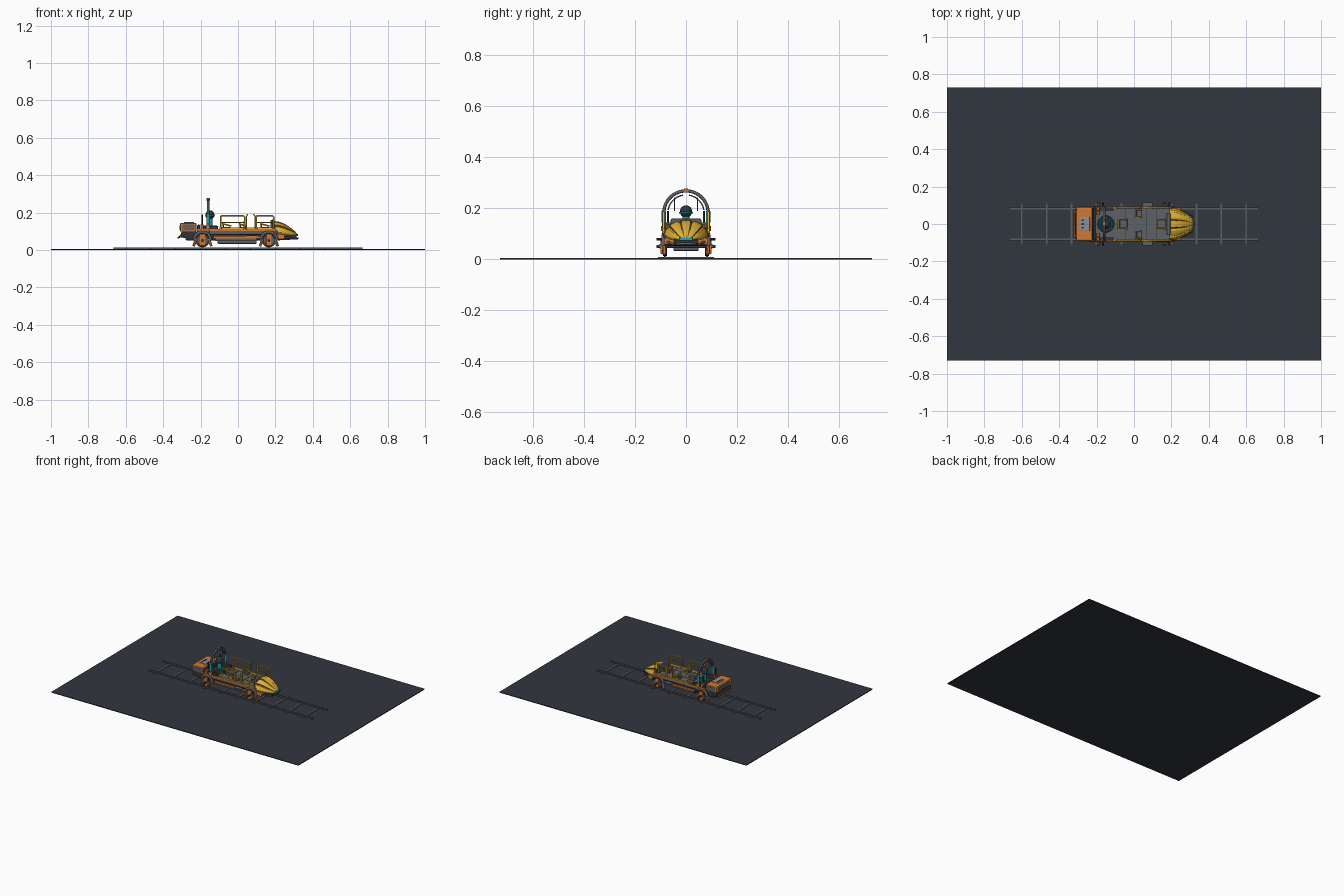
import bpy, bmesh, math
from mathutils import Vector

if "Cube" in bpy.data.objects:
    bpy.data.objects.remove(bpy.data.objects["Cube"])


def mat(name, rgb):
    m = bpy.data.materials.new(name)
    m.diffuse_color = (*rgb, 1)
    m.use_nodes = True
    m.node_tree.nodes["Principled BSDF"].inputs["Base Color"].default_value = m.diffuse_color
    return m


GROUND = mat("ground slate", (0.031, 0.037, 0.049))
STEEL = mat("rail steel", (0.105, 0.112, 0.12))
DARK = mat("dark frame", (0.03, 0.034, 0.04))
GREY = mat("deck grey", (0.11, 0.12, 0.135))
LIGHT = mat("light grey", (0.27, 0.28, 0.3))
ORANGE = mat("copper orange", (0.64, 0.19, 0.035))
YELLOW = mat("gold yellow", (0.75, 0.45, 0.035))
BROWN = mat("dark bronze", (0.12, 0.065, 0.02))
TEAL = mat("teal glow", (0.015, 0.38, 0.44))


def finish(name, bm, m):
    me = bpy.data.meshes.new(name)
    bmesh.ops.recalc_face_normals(bm, faces=bm.faces)
    bm.to_mesh(me)
    bm.free()
    me.materials.append(m)
    o = bpy.data.objects.new(name, me)
    bpy.context.collection.objects.link(o)
    return o


def box(name, x, y, z, m, bevel=0.0):
    """Box from (low, high) ranges."""
    bm = bmesh.new()
    bmesh.ops.create_cube(bm, size=1)
    for v in bm.verts:
        v.co = [r[0] + (c + 0.5) * (r[1] - r[0]) for r, c in zip((x, y, z), v.co)]
    o = finish(name, bm, m)
    if bevel:
        b = o.modifiers.new("edges", "BEVEL")
        b.width, b.segments = bevel, 2
    return o


def sides(name, x, y, z, m, bevel=0.0):
    for s, tag in ((1, "left"), (-1, "right")):
        box(f"{name}_{tag}", x, sorted((s * y[0], s * y[1])), z, m, bevel)


def smooth(o):
    bpy.ops.object.select_all(action="DESELECT")
    bpy.context.view_layer.objects.active = o
    o.select_set(True)
    bpy.ops.object.shade_smooth_by_angle()


def rod(name, a, b, r, m, n=20):
    a, b = Vector(a), Vector(b)
    bm = bmesh.new()
    bmesh.ops.create_cone(bm, cap_ends=True, segments=n, radius1=r, radius2=r, depth=(b - a).length)
    q = (b - a).to_track_quat("Z", "Y")
    for v in bm.verts:
        v.co = q @ v.co + (a + b) / 2
    smooth(finish(name, bm, m))


def tube(name, pts, r, m, closed=False):
    cu = bpy.data.curves.new(name, "CURVE")
    cu.dimensions, cu.bevel_depth, cu.bevel_resolution = "3D", r, 2
    cu.use_fill_caps = True
    sp = cu.splines.new("POLY")
    sp.points.add(len(pts) - 1)
    for p, c in zip(sp.points, pts):
        p.co = (*c, 1)
    sp.use_cyclic_u = closed
    cu.materials.append(m)
    o = bpy.data.objects.new(name, cu)
    bpy.context.collection.objects.link(o)
    bpy.ops.object.select_all(action="DESELECT")
    bpy.context.view_layer.objects.active = o
    o.select_set(True)
    bpy.ops.object.convert(target="MESH")


def prism(name, profile, y0, y1, m):
    """Side profile (x, z) extruded across y."""
    bm = bmesh.new()
    f = bm.faces.new([bm.verts.new((x, y0, z)) for x, z in profile])
    e = bmesh.ops.extrude_face_region(bm, geom=[f])["geom"]
    bmesh.ops.translate(bm, vec=(0, y1 - y0, 0), verts=[v for v in e if isinstance(v, bmesh.types.BMVert)])
    return finish(name, bm, m)


# Ground and track
box("ground_slab", (-1, 1), (-0.73, 0.73), (0, 0.005), GROUND)
for i in range(10):
    x = -0.6 + i * 1.2 / 9
    box(f"sleeper_{i}", (x - 0.005, x + 0.005), (-0.11, 0.11), (0.005, 0.009), STEEL)
sides("rail_foot", (-0.665, 0.665), (0.077, 0.089), (0.005, 0.009), STEEL)
sides("rail", (-0.665, 0.665), (0.079, 0.087), (0.008, 0.014), STEEL)

# Chassis, side bands and deck
box("chassis", (-0.28, 0.23), (-0.075, 0.075), (0.052, 0.085), DARK, 0.005)
box("underbelly", (-0.11, 0.1), (-0.05, 0.05), (0.033, 0.055), GREY, 0.006)
box("deck", (-0.22, 0.21), (-0.088, 0.088), (0.083, 0.106), GREY, 0.004)
sides("side_sill", (-0.13, 0.12), (0.082, 0.092), (0.062, 0.074), ORANGE)
sides("side_band", (-0.22, 0.2), (0.084, 0.094), (0.101, 0.111), ORANGE)
sides("lower_skirt", (-0.12, 0.1), (0.07, 0.084), (0.048, 0.064), GREY, 0.003)
sides("low_wall", (-0.1, 0.2), (0.084, 0.09), (0.11, 0.12), YELLOW)
sides("gate_wall", (-0.2, -0.11), (0.072, 0.088), (0.105, 0.13), DARK, 0.003)
sides("gate_trim", (-0.2, -0.185), (0.05, 0.092), (0.105, 0.138), ORANGE, 0.003)
sides("step", (0.045, 0.1), (0.085, 0.114), (0.075, 0.081), GREY)
for i in range(5):
    x = -0.1 + i * 0.055
    box(f"deck_seam_{i}", (x, x + 0.002), (-0.08, 0.08), (0.106, 0.107), DARK)

# Wheels, axles and bogie covers
for x in (-0.19, 0.165):
    rod("axle", (x, -0.115, 0.05), (x, 0.115, 0.05), 0.006, DARK)
    sides("axle_box", (x - 0.014, x + 0.014), (0.09, 0.1), (0.022, 0.084), ORANGE, 0.003)
    for s in (-1, 1):
        rod("wheel", (x, s * 0.074, 0.052), (x, s * 0.091, 0.052), 0.038, DARK, 28)
        rod("wheel_rim", (x, s * 0.09, 0.052), (x, s * 0.094, 0.052), 0.027, GREY, 24)
        rod("wheel_hub", (x, s * 0.096, 0.052), (x, s * 0.103, 0.052), 0.009, STEEL)
        arc = [(x + 0.044 * math.cos(t), s * 0.088, 0.052 + 0.044 * math.sin(t))
               for t in [math.pi * k / 14 for k in range(15)]]
        tube("wheel_arch", arc, 0.008, GREY)
        for dx in (-0.034, 0.034):
            rod("brake_strut", (x + dx, s * 0.088, 0.06), (x + dx * 1.4, s * 0.085, 0.02), 0.007, ORANGE, 12)
        rod("side_buffer", (x + 0.025, s * 0.08, 0.08), (x + 0.025, s * 0.115, 0.08), 0.005, DARK, 12)

# Rear engine box
prism("rear_base", [(-0.315, 0.067), (-0.22, 0.06), (-0.2, 0.1), (-0.3, 0.1)], -0.08, 0.08, DARK)
box("rear_box", (-0.31, -0.222), (-0.09, 0.09), (0.098, 0.145), ORANGE, 0.007)
box("rear_lid", (-0.288, -0.236), (-0.038, 0.038), (0.144, 0.149), LIGHT, 0.002)
for y in (-0.02, 0, 0.02):
    box("lid_vent", (-0.28, -0.266), (y - 0.005, y + 0.005), (0.148, 0.151), DARK)
box("rear_grille", (-0.314, -0.309), (-0.06, 0.06), (0.108, 0.132), GREY)
sides("rear_side_panel", (-0.298, -0.232), (0.089, 0.093), (0.108, 0.136), GREY)
tube("rear_bumper", [(-0.29, -0.08, 0.085), (-0.32, -0.06, 0.065), (-0.32, 0.06, 0.065), (-0.29, 0.08, 0.085)],
     0.005, ORANGE)
box("bulkhead", (-0.218, -0.203), (-0.088, 0.088), (0.1, 0.135), DARK, 0.004)

# Arch gate over the control column
AX, AZ = -0.16, 0.182


def arch(name, x, r, thick, m, a0, a1, n=28):
    ts = [math.radians(a0 + (a1 - a0) * k / n) for k in range(n + 1)]
    tube(name, [(x, r * math.cos(t), AZ + r * math.sin(t)) for t in ts], thick, m)


arch("main_arch", AX, 0.087, 0.0065, GREY, 0, 180)
arch("arch_inner_left", AX, 0.071, 0.0025, STEEL, 10, 80)
arch("arch_inner_right", AX, 0.071, 0.0025, STEEL, 100, 170)
box("arch_crown", (AX - 0.009, AX + 0.009), (-0.008, 0.008), (0.262, 0.278), ORANGE, 0.002)
for s in (-1, 1):
    rod("arch_leg", (AX, s * 0.087, 0.09), (AX, s * 0.087, AZ), 0.008, GREY)
    rod("arch_collar", (AX, s * 0.087, 0.112), (AX, s * 0.087, 0.132), 0.011, ORANGE)
    rod("arch_lamp", (AX, s * 0.087, 0.145), (AX, s * 0.087, 0.19), 0.0095, TEAL)
    rod("arch_hanger", (AX, s * 0.045, 0.19), (AX, s * 0.045, 0.243), 0.0025, STEEL, 10)
    rod("rear_mast", (-0.192, s * 0.07, 0.11), (-0.192, s * 0.07, 0.19), 0.004, DARK, 12)


# Control column and glowing orb
def hoop(name, r, z, thick, m):
    tube(name, [(-0.15 + r * math.cos(k * math.pi / 16), r * math.sin(k * math.pi / 16), z)
                for k in range(32)], thick, m, True)


rod("column_base", (-0.15, 0, 0.104), (-0.15, 0, 0.122), 0.042, DARK, 32)
hoop("column_ring", 0.041, 0.124, 0.004, STEEL)
hoop("column_glow", 0.03, 0.123, 0.003, TEAL)
rod("column_post", (-0.15, 0, 0.12), (-0.15, 0, 0.172), 0.014, TEAL)
bm = bmesh.new()
bmesh.ops.create_uvsphere(bm, u_segments=24, v_segments=14, radius=0.024)
orb = finish("orb", bm, DARK)
orb.location = (-0.15, 0, 0.188)
smooth(orb)
hoop("orb_band", 0.0245, 0.183, 0.003, TEAL)

# Passenger railings and door handles
for s in (-1, 1):
    y = s * 0.088
    for x0, x1 in ((-0.092, 0.035), (0.098, 0.19)):
        tube("hand_rail", [(x0, y, 0.105), (x0, y, 0.178), (x0 + 0.006, y, 0.184),
                           (x1 - 0.006, y, 0.184), (x1, y, 0.178), (x1, y, 0.105)], 0.0045, YELLOW)
        tube("mid_rail", [(x0, y, 0.148), (x1, y, 0.148)], 0.003, YELLOW)
        for x in (x0, x1):
            rod("rail_clamp", (x, y, 0.106), (x, y, 0.122), 0.007, ORANGE, 12)
    for x, d in ((0.045, -1), (0.09, 1)):
        tube("door_handle", [(x, s * 0.092, 0.11), (x, s * 0.092, 0.182), (x - d * 0.008, s * 0.092, 0.192)],
             0.003, YELLOW)

# Seats with wrap-around frames
for x, y, w in ((-0.06, 0, 0.024), (0.145, 0, 0.024), (0.025, 0.058, 0.018), (0.025, -0.058, 0.018)):
    box("seat", (x - w, x + w), (y - w, y + w), (0.105, 0.122), GREY, 0.004)
    box("seat_back", (x - w, x - w + 0.008), (y - w, y + w), (0.115, 0.138), GREY, 0.003)
    tube("seat_frame", [(x + w, y - w, 0.128), (x - w, y - w, 0.14), (x - w, y + w, 0.14), (x + w, y + w, 0.128)],
         0.0042, YELLOW)

# Ribbed nose: lofted half shells, alternating petals and seams
stations = [(0.19, 0.086, 0.154), (0.215, 0.085, 0.153), (0.25, 0.073, 0.14),
            (0.28, 0.056, 0.12), (0.303, 0.039, 0.102), (0.315, 0.026, 0.087)]
bm = bmesh.new()
N, rings = 30, []
for x, w, top in stations:
    zb = 0.086 - (x - 0.18) * 0.08
    ring = []
    for k in range(N + 1):
        t = math.pi * k / N
        f = 0.93 if k % 6 == 0 else 1.0
        ring.append(bm.verts.new((x, f * w * math.cos(t), zb + f * (top - zb) * math.sin(t) ** 0.8)))
    rings.append(ring)
for a, b in zip(rings, rings[1:]):
    for k in range(N):
        bm.faces.new((a[k], a[k + 1], b[k + 1], b[k])).material_index = int(k in (6, 12, 17, 23))
    bm.faces.new((a[N], a[0], b[0], b[N])).material_index = 1
for r in (rings[0], rings[-1]):
    bm.faces.new(r).material_index = 1
nose = finish("nose_shell", bm, YELLOW)
nose.data.materials.append(BROWN)
smooth(nose)
prism("nose_chin", [(0.19, 0.056), (0.27, 0.053), (0.312, 0.062), (0.312, 0.077), (0.19, 0.086)],
      -0.045, 0.045, DARK)
box("nose_lamp", (0.309, 0.32), (-0.027, 0.027), (0.074, 0.086), TEAL, 0.002)
sides("nose_cheek", (0.2, 0.25), (0.045, 0.087), (0.057, 0.085), ORANGE, 0.005)
tube("front_bumper", [(0.24, -0.075, 0.07), (0.3, -0.05, 0.06), (0.32, 0, 0.062), (0.3, 0.05, 0.06),
                      (0.24, 0.075, 0.07)], 0.005, GREY)
box("dashboard", (0.174, 0.194), (-0.06, 0.06), (0.105, 0.16), GREY, 0.005)
